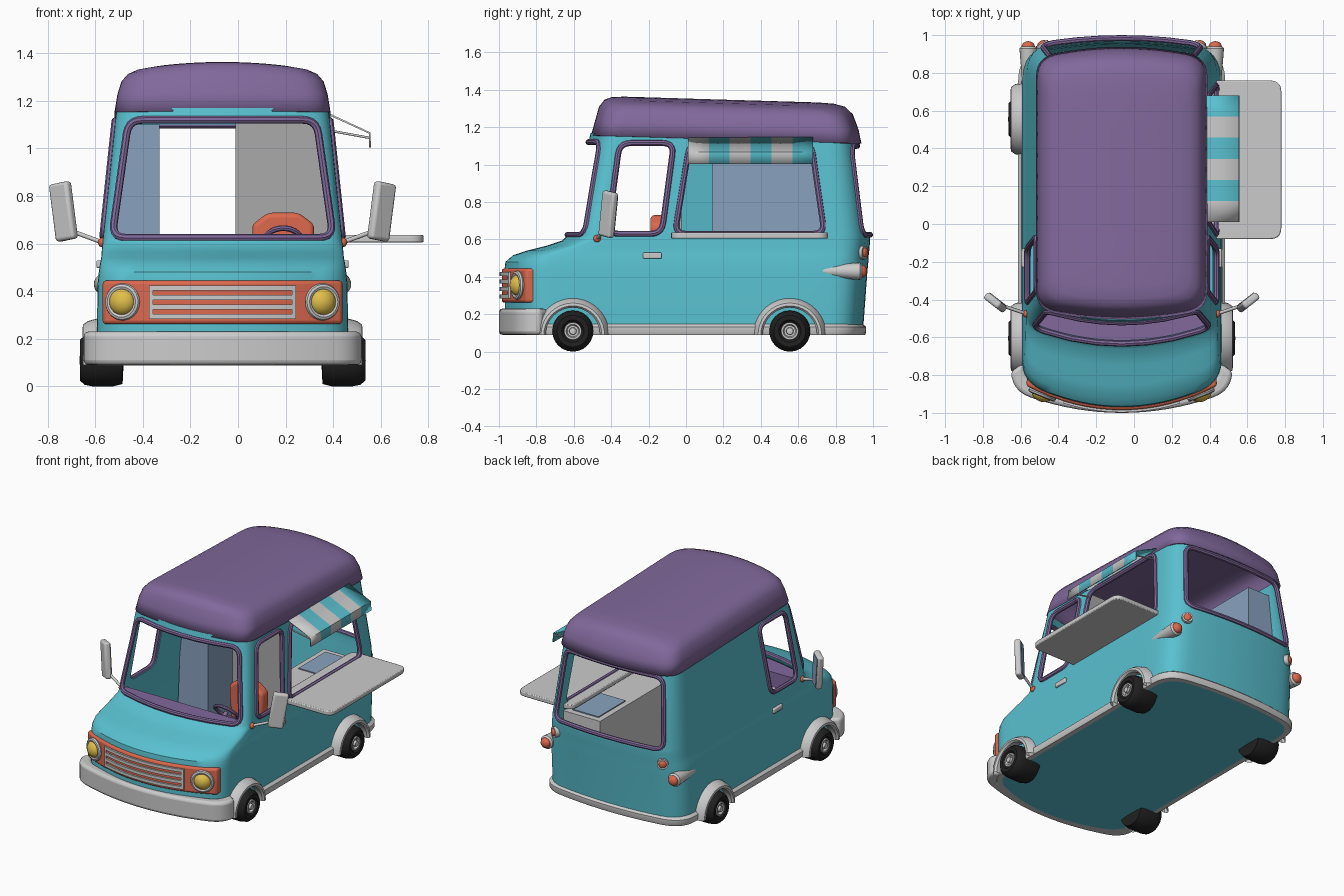
import bpy, bmesh, math
from mathutils import Vector, Matrix
from mathutils.bvhtree import BVHTree

if "Cube" in bpy.data.objects:
    bpy.data.objects.remove(bpy.data.objects["Cube"])

CX = -0.065   # the van body sits left of centre because of the serving shelf


def mat(name, r, g, b):
    m = bpy.data.materials.new(name)
    m.diffuse_color = (r, g, b, 1)
    m.use_nodes = True
    m.node_tree.nodes["Principled BSDF"].inputs["Base Color"].default_value = m.diffuse_color
    return m


TEAL = mat("teal", .10, .53, .63)
PURPLE = mat("purple", .22, .14, .33)
LIGHT = mat("light grey", .60, .60, .60)
GREY = mat("mid grey", .40, .40, .40)
ORANGE = mat("orange", .72, .14, .075)
YELLOW = mat("yellow", .75, .52, .07)
BLACK = mat("black", .015, .015, .015)
BLUE = mat("blue grey", .25, .36, .52)


def obj(name, verts, faces, *mats):
    me = bpy.data.meshes.new(name)
    me.from_pydata([tuple(v) for v in verts], [], faces)
    bm = bmesh.new()
    bm.from_mesh(me)
    bmesh.ops.recalc_face_normals(bm, faces=bm.faces[:])
    bm.to_mesh(me)
    bm.free()
    for m in mats:
        me.materials.append(m)
    o = bpy.data.objects.new(name, me)
    bpy.context.collection.objects.link(o)
    return o


def modify(o, kind, **kw):
    m = o.modifiers.new(kind.lower(), kind)
    for k, v in kw.items():
        setattr(m, k, v)
    return o


def bake(o):
    dg = bpy.context.evaluated_depsgraph_get()
    me = bpy.data.meshes.new_from_object(o.evaluated_get(dg))
    o.modifiers.clear()
    o.data = me


def soften(o, w=.01, n=3):
    return modify(o, 'BEVEL', width=w, segments=n, limit_method='ANGLE')


def half(w, f, r, bf, br, Rf, Rr):
    """Right half of a plan outline: bowed front, rounded corners, bowed rear."""
    Rf, Rr = min(Rf, w * .5), min(Rr, w * .5)

    def end(y0, bow, R, sgn):
        pts = [((w - R) * i / 8, y0 + sgn * bow * ((w - R) * i / 8) ** 2) for i in range(9)]
        a, c = Vector(pts[-1]), Vector((w, y0 + sgn * bow * w * w))
        e = c + Vector((0, sgn * R))
        for i in range(1, 7):
            t = i / 6
            pts.append(tuple(a * (1 - t) ** 2 + c * 2 * t * (1 - t) + e * t * t))
        return pts
    A, B = end(f, bf, Rf, 1), end(r, br, Rr, -1)[::-1]
    mid = [(w, A[-1][1] + (B[0][1] - A[-1][1]) * i / 10) for i in range(1, 10)]
    return A, A + mid + B


def ring(z, *a):
    p = half(*a)[1]
    return [(x, y, z) for x, y in p + [(-x, y) for x, y in p[-2:0:-1]]]


def loft(name, rings, m, bottom=False, top=False):
    n, k = len(rings[0]), len(rings)
    F = [(r * n + i, r * n + (i + 1) % n, (r + 1) * n + (i + 1) % n, (r + 1) * n + i)
         for r in range(k - 1) for i in range(n)]
    if bottom:
        F.append(tuple(range(n))[::-1])
    if top:
        F.append(tuple(range((k - 1) * n, k * n)))
    return obj(name, [v for r in rings for v in r], F, m)


def to3(axis, a, b, t):
    return {'x': (t, a, b), 'y': (a, t, b), 'z': (a, b, t)}[axis]


def prism(name, pts, axis, lo, hi, m=None):
    n = len(pts)
    V = [to3(axis, a, b, t) for t in (lo, hi) for a, b in pts]
    F = [(i, (i + 1) % n, n + (i + 1) % n, n + i) for i in range(n)]
    return obj(name, V, F + [tuple(range(n)), tuple(range(n, 2 * n))], *([m] if m else []))


def box(name, x0, x1, y0, y1, z0, z1, m):
    return prism(name, [(x0, y0), (x1, y0), (x1, y1), (x0, y1)], 'z', z0, z1, m)


def rounded(pts, r, sub=6):
    out, P = [], [Vector(p) for p in pts]
    for i, c in enumerate(P):
        p, q = P[i - 1], P[(i + 1) % len(P)]
        a, b = c + (p - c).normalized() * r, c + (q - c).normalized() * r
        out += [a * (1 - t) ** 2 + c * 2 * t * (1 - t) + b * t * t for t in (0, .2, .4, .6, .8, 1)]
        nxt = q + (c - q).normalized() * r
        out += [b.lerp(nxt, j / sub) for j in range(1, sub)]
    return [tuple(v) for v in out]


def band(name, outer, inner, z0, z1, m):
    """Upright strip following a plan path."""
    n = len(outer)
    V = [(x, y, z) for p, z in ((outer, z0), (outer, z1), (inner, z1), (inner, z0)) for x, y in p]
    F = [(k * n + i, k * n + i + 1, (k + 1) % 4 * n + i + 1, (k + 1) % 4 * n + i)
         for k in range(4) for i in range(n - 1)]
    return obj(name, V, F + [(0, n, 2 * n, 3 * n), (n - 1, 2 * n - 1, 3 * n - 1, 4 * n - 1)], m)


def lathe(name, prof, axis, c, m, segs=24, arc=2 * math.pi):
    full, k = arc > 6, len(prof)
    n = segs if full else segs + 1
    V = [Vector(c) + Vector(to3(axis, r * math.cos(arc * i / segs), r * math.sin(arc * i / segs), t))
         for i in range(n) for r, t in prof]
    F = [(i * k + j, i * k + j + 1, (i + 1) % n * k + j + 1, (i + 1) % n * k + j)
         for i in range(segs) for j in range(k - 1)]
    return obj(name, V, F, m)


def place(name, m, matrix):
    o = bpy.context.object
    o.name = name
    o.data.transform(matrix)
    o.data.materials.append(m)
    return o


def aim(loc, d):
    return Matrix.Translation(loc) @ Vector(d).to_track_quat('Z', 'Y').to_matrix().to_4x4()


def ball(name, loc, d, r, flat, m):
    bpy.ops.mesh.primitive_uv_sphere_add(segments=20, ring_count=12, radius=r)
    return place(name, m, aim(loc, d) @ Matrix.Diagonal((1, 1, flat, 1)))


def hoop(name, loc, d, R, r, m):
    bpy.ops.mesh.primitive_torus_add(major_radius=R, minor_radius=r, major_segments=28, minor_segments=8)
    return place(name, m, aim(loc, d))


def rod(name, a, b, r, m):
    a, b = Vector(a), Vector(b)
    bpy.ops.mesh.primitive_cylinder_add(vertices=16, radius=r, depth=(b - a).length)
    return place(name, m, aim((a + b) / 2, b - a))


# Body shell: lofted plan outlines
body = loft("body", [ring(*a) for a in (
    (.09, .53, -.965, .945, .5, .2, .10, .14), (.43, .525, -.972, .97, .5, .2, .10, .14),
    (.48, .52, -.965, .975, .5, .2, .10, .14), (.515, .515, -.925, .977, .48, .2, .09, .14),
    (.54, .51, -.85, .98, .45, .2, .09, .14), (.565, .508, -.75, .982, .42, .2, .08, .14),
    (.595, .505, -.66, .984, .4, .2, .07, .14), (.62, .503, -.635, .985, .4, .2, .07, .14),
    (1.17, .445, -.51, .905, .4, .2, .07, .12))], TEAL, bottom=True)
bm = bmesh.new()
bm.from_mesh(body.data)
skin = BVHTree.FromBMesh(bm)
modify(body, 'SOLIDIFY', thickness=.02, offset=-1)
bake(body)

# Window openings, each with a purple trim tube lying on the skin
door = [(-.42, .63), (-.13, .63), (-.065, 1.115), (-.355, 1.115)]
serve = [(-.06, .63), (.74, .63), (.67, 1.115), (.02, 1.115)]
screen = [(-.465, .625), (.465, .625), (.395, 1.12), (-.395, 1.12)]
rear = [(-.42, .625), (.42, .625), (.375, 1.10), (-.375, 1.10)]
for name, pts, axis, lo, hi, start in (
        ("windscreen", screen, 'y', -.9, -.3, -2), ("rear_window", rear, 'y', .6, 1.2, 2),
        ("right_door_window", door, 'x', .36, .7, 2), ("left_door_window", door, 'x', -.7, -.36, -2),
        ("serving_window", serve, 'x', .36, .7, 2)):
    path = rounded(pts, .06)
    cut = prism("cutter", path, axis, lo, hi)
    modify(body, 'BOOLEAN', operation='DIFFERENCE', object=cut, solver='EXACT')
    bake(body)
    bpy.data.objects.remove(cut)
    ray = Vector(to3(axis, 0, 0, -math.copysign(1, start)))
    hits = [skin.ray_cast(Vector(to3(axis, a, b, start)), ray)[0] for a, b in path]
    hits = [h for h in hits if h]
    cu = bpy.data.curves.new(name, 'CURVE')
    cu.dimensions, cu.bevel_depth, cu.bevel_resolution = '3D', .016, 2
    sp = cu.splines.new('POLY')
    sp.points.add(len(hits) - 1)
    for p, h in zip(sp.points, hits):
        p.co = (*h, 1)
    sp.use_cyclic_u = True
    tmp = bpy.data.objects.new("tmp", cu)
    bpy.context.collection.objects.link(tmp)
    me = bpy.data.meshes.new_from_object(tmp.evaluated_get(bpy.context.evaluated_depsgraph_get()))
    bpy.data.objects.remove(tmp)
    me.materials.clear()
    me.materials.append(PURPLE)
    bpy.context.collection.objects.link(bpy.data.objects.new(name + "_trim", me))

# Roof: domed cap sloping down to the rear
roof = loft("roof", [ring(z, w, f, r, .28, .28, .1, .1) for z, w, f, r in (
    (1.155, .454, -.508, .938), (1.23, .442, -.487, .922), (1.285, .425, -.465, .892),
    (1.312, .398, -.435, .85), (1.323, .36, -.395, .79), (1.327, .3, -.33, .7),
    (1.327, .15, -.15, .5), (1.327, .04, -.04, .3))], PURPLE, top=True)
for v in roof.data.vertices:
    x, y, z = v.co
    v.co.z = z + .04 * (1 - (x / .43) ** 2) * min(max((z - 1.23) / .09, 0), 1) - .03 * (y + .45)
modify(roof, 'SOLIDIFY', thickness=.012, offset=-1)

# Sill strip, front bumper, grille surround and bars
loft("sill_strip", [ring(z, .53 + e, -.965 - e, .945 + e, .5, .2, .1, .14)
                    for z, e in ((.088, -.02), (.088, .012), (.1, .018), (.132, .018), (.148, 0))], LIGHT)


def front(w, f, bf, R, xmax=9):
    p = [q for q in half(w, f, 1, bf, 0, R, .1)[0] if q[0] <= xmax]
    return [(-x, y) for x, y in p[:0:-1]] + p


soften(band("front_bumper", front(.585, -1, .35, .1), front(.52, -.93, .35, .1), .09, .23, LIGHT), .02)


def bow(x0, x1, d, n=16):
    return [(x0 + (x1 - x0) * i / n, -.985 + d + .5 * (x0 + (x1 - x0) * i / n) ** 2) for i in range(n + 1)]


soften(band("grille_panel", bow(-.505, .505, 0), bow(-.5, .5, .06), .262, .445, ORANGE), .015)
for z in (.284, .324, .364, .404):
    band("grille_bar", bow(-.3, .3, -.012), bow(-.3, .3, .02), z, z + .021, LIGHT)
for s in (-1, 1):
    band("grille_post", bow(s * .3 - .008, s * .3 + .008, -.012, 2), bow(s * .3 - .008, s * .3 + .008, .02, 2),
         .284, .425, LIGHT)

# Parts repeated on both sides
for s in (-1, 1):
    d = (s * .4, -1, 0)
    ball("headlight", (s * .42, -.895, .355), d, .058, .8, YELLOW)
    hoop("headlight_ring", (s * .42, -.902, .355), d, .064, .014, LIGHT)
    for y in (-.605, .555):
        c = (0, y, .11)
        lathe("tyre", [(r, s * t) for r, t in ((.045, .58), (.06, .598), (.085, .6), (.103, .58), (.11, .545),
                                              (.11, .46), (.1, .42), (0, .415))], 'x', c, BLACK)
        lathe("hub", [(r, s * t) for r, t in ((.048, .58), (.046, .594), (.036, .594), (.03, .578), (.02, .578),
                                             (.018, .6), (0, .602))], 'x', c, LIGHT)
        lathe("wheel_arch", [(r, s * t) for r, t in ((.145, .50), (.145, .575), (.155, .588), (.17, .586),
                                                    (.185, .565), (.197, .52))], 'x', (0, y, .09), LIGHT, 20, math.pi)
    # Wing mirror on a stalk
    M = Matrix.Translation((s * .668, -.415, .735)) @ Matrix.Rotation(s * .66, 4, 'Z') @ Matrix.Rotation(s * .16, 4, 'Y')
    for nm, a, y0, y1, h, m in (("mirror", .05, -.022, .02, .122, LIGHT), ("mirror_glass", .04, .019, .023, .108, BLUE)):
        o = box(nm, -a, a, y0, y1, -h, h, m)
        o.data.transform(M)
        if nm == "mirror":
            soften(o, .014)
    rod("mirror_stalk", (s * .505, -.475, .605), (s * .64, -.43, .655), .009, LIGHT)
    ball("mirror_base", (s * .507, -.475, .605), (s, 0, 0), .02, .8, ORANGE)
    soften(box("door_handle", s * .505, s * .53, -.23, -.13, .497, .53, LIGHT), .006, 2)
    # Rear lamps
    lathe("tail_lamp_housing", [(0, .66), (.018, .664), (.026, .68), (.045, .91), (.046, .93), (.036, .94), (0, .94)],
          'y', (s * .495, 0, .43), LIGHT, 20)
    ball("tail_lamp", (s * .495, .94, .43), (0, 1, 0), .035, .8, ORANGE)
    p, n = Vector((s * .415, .942, .53)), Vector((s * .5, .87, 0))
    rod("reverse_lamp_rim", p - n * .02, p + n * .018, .036, LIGHT)
    ball("reverse_lamp", p + n * .018, n, .025, .5, ORANGE)

# Serving shelf and striped awning
soften(prism("serving_shelf", rounded([(.42, -.08), (.845, -.08), (.845, .76), (.42, .76)], .06), 'z', .605, .637, LIGHT), .006, 2)
V = [(x, .01 + .67 * i / 6, z) for i in range(7) for x, z in ((.445, 1.145), (.618, 1.065), (.62, 1.004))]
awning = obj("awning", V, [(i * 3 + j, i * 3 + j + 1, i * 3 + j + 4, i * 3 + j + 3)
                           for i in range(6) for j in range(2)], LIGHT, TEAL)
for p in awning.data.polygons:
    p.material_index = (p.index // 2) % 2
modify(awning, 'SOLIDIFY', thickness=.008, offset=0)
for y in (.03, .66):
    rod("awning_strut", (.45, y, 1.075), (.615, y, 1.045), .005, LIGHT)

# Interior: dashboard, wheel, seat, partition, cabinet, worktop
dash = [q for q in front(.485, -.615, .4, .07)]
prism("dashboard", dash, 'z', .50, .605, PURPLE)
hoop("steering_wheel", (.255, -.40, .605), (0, .75, .66), .08, .012, PURPLE)
rod("steering_column", (.255, -.46, .55), (.255, -.40, .605), .015, PURPLE)
soften(prism("seat_back", [(.155, .3), (.355, .3), (.385, .6), (.385, .68), (.32, .73), (.19, .73), (.125, .68), (.125, .6)],
             'y', -.19, -.11, ORANGE), .02)
soften(box("seat_cushion", .125, .385, -.36, -.11, .26, .36, ORANGE), .02)
prism("partition", [(.055, .1), (.505, .1), (.49, .6), (.43, 1.14), (.055, 1.14)], 'y', -.045, -.025, GREY)
prism("cabinet", [(-.505, .1), (-.265, .1), (-.265, 1.1), (-.435, 1.1), (-.485, .6)], 'y', .14, .74, BLUE)
box("worktop", .2, .485, -.02, .76, .1, .59, LIGHT)
box("hot_plate", .24, .44, .42, .72, .588, .597, BLUE)

# Shade smooth with crisp edges, then shift the van so the whole model is centred
for o in bpy.context.scene.objects:
    o.location.x += CX
    o.select_set(True)
bpy.context.view_layer.objects.active = body
bpy.ops.object.shade_smooth_by_angle(angle=math.radians(35))
